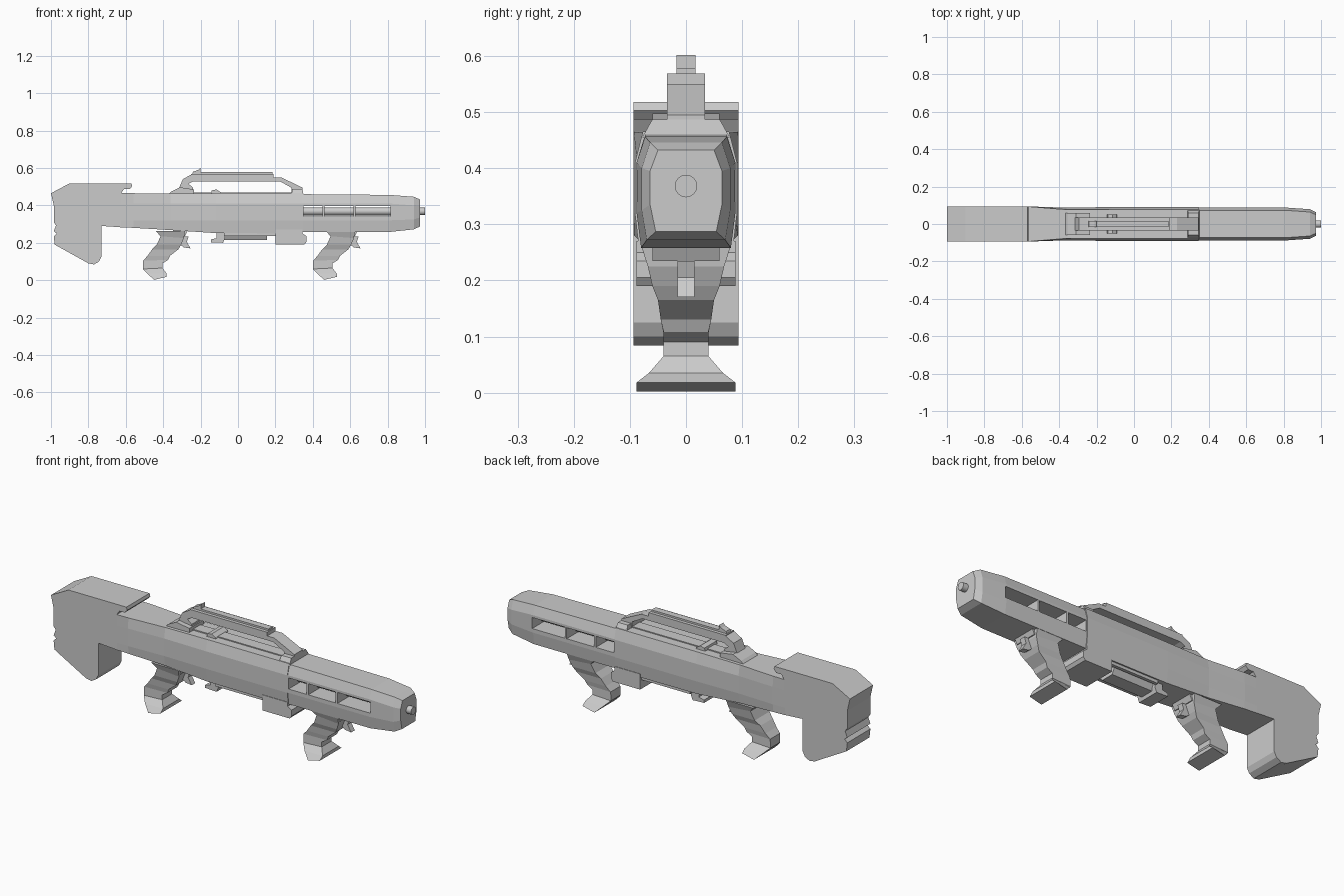
import bpy, bmesh
from math import pi


def loft(name, rings):
    """Skin equal-sized closed rings and cap both ends."""
    bm = bmesh.new()
    vr = [[bm.verts.new(p) for p in r] for r in rings]
    n = len(vr[0])
    for a, b in zip(vr, vr[1:]):
        for i in range(n):
            j = (i + 1) % n
            bm.faces.new((a[i], a[j], b[j], b[i]))
    bm.faces.new(vr[0])
    bm.faces.new(vr[-1])
    bmesh.ops.recalc_face_normals(bm, faces=bm.faces[:])
    me = bpy.data.meshes.new(name)
    bm.to_mesh(me)
    bm.free()
    ob = bpy.data.objects.new(name, me)
    bpy.context.collection.objects.link(ob)
    return ob


def plate(name, pts, w, y=0):
    """Side profile in x, z extruded to half width w."""
    return loft(name, [[(x, y + s * w, z) for x, z in pts] for s in (-1, 1)])


def box(name, x0, x1, z0, z1, w, y=0):
    return plate(name, [(x0, z0), (x1, z0), (x1, z1), (x0, z1)], w, y)


def section(x, zb, zt, wb, wm, wt, m0=0.32, m1=0.41):
    """Eight-sided cross-section: bottom, middle and top half widths."""
    half = [(wb, zb), (wm, m0), (wm, m1), (wt, zt)]
    return [(x, y, z) for y, z in half] + [(x, -y, z) for y, z in reversed(half)]


def tube(name, x0, x1, z, r, sides):
    bpy.ops.mesh.primitive_cylinder_add(vertices=sides, radius=r, depth=x1 - x0,
                                        location=((x0 + x1) / 2, 0, z), rotation=(0, pi / 2, 0))
    ob = bpy.context.object
    ob.name = name
    bpy.ops.object.shade_smooth_by_angle()
    return ob


# Shoulder stock with notched butt and hooked cheek rest
plate("stock", [(-1, 0.465), (-0.9, 0.518), (-0.57, 0.518), (-0.565, 0.503), (-0.58, 0.487),
                (-0.61, 0.487), (-0.625, 0.465), (-0.625, 0.283), (-0.73, 0.29), (-0.73, 0.125),
                (-0.743, 0.10), (-0.77, 0.084), (-0.8, 0.09), (-0.98, 0.19), (-0.985, 0.235),
                (-0.97, 0.25), (-0.985, 0.262), (-0.973, 0.292), (-0.985, 0.31),
                (-0.985, 0.40)], 0.094)

# Main receiver
loft("receiver", [section(-0.63, 0.283, 0.465, 0.094, 0.094, 0.094),
                  section(-0.56, 0.28, 0.465, 0.092, 0.094, 0.093),
                  section(-0.36, 0.268, 0.463, 0.08, 0.087, 0.077),
                  section(-0.12, 0.252, 0.465, 0.083, 0.091, 0.077),
                  section(0.345, 0.25, 0.465, 0.083, 0.091, 0.077)])

# Fore-end shroud with three see-through slots
shroud = loft("barrel_shroud", [section(0.34, 0.258, 0.46, 0.08, 0.088, 0.073),
                                section(0.81, 0.258, 0.456, 0.08, 0.088, 0.073),
                                section(0.94, 0.272, 0.446, 0.07, 0.079, 0.064, 0.325, 0.40),
                                section(0.972, 0.287, 0.432, 0.054, 0.064, 0.05, 0.335, 0.395)])
for i, (a, b) in enumerate([(0.35, 0.452), (0.462, 0.618), (0.628, 0.815)]):
    cutter = box(f"slot_cutter_{i}", a, b, 0.34, 0.397, 0.2)
    cutter.hide_render = True
    cutter.hide_set(True)
    mod = shroud.modifiers.new("slot", 'BOOLEAN')
    mod.object = cutter
    mod.solver = 'EXACT'
    mod.operation = 'DIFFERENCE'
tube("inner_barrel", 0.33, 0.83, 0.368, 0.021, 16)
tube("muzzle", 0.96, 1.0, 0.368, 0.02, 16)

# Underside housings and magazine
plate("front_housing", [(0.2, 0.27), (0.2, 0.19), (0.355, 0.19), (0.366, 0.205),
                        (0.366, 0.235), (0.345, 0.25), (0.345, 0.27)], 0.088)
plate("rear_catch", [(-0.115, 0.26), (-0.115, 0.225), (-0.145, 0.218), (-0.145, 0.203),
                     (-0.08, 0.2), (-0.07, 0.225), (-0.07, 0.26)], 0.06)
loft("magazine", [[(x, -0.055, 0.255), (x, -0.035, 0.215), (x, 0.035, 0.215), (x, 0.055, 0.255)]
                  for x in (-0.075, 0.155)])
for s in (-1, 1):
    box(f"magazine_rail_{s}", -0.075, 0.21, 0.236, 0.256, 0.008, s * 0.068)

# Two matching pistol grips: (front x, z, back x, z, half width)
GRIP = [(0.625, 0.262, 0.47, 0.262, 0.08), (0.62, 0.225, 0.495, 0.235, 0.068),
        (0.605, 0.19, 0.475, 0.19, 0.06), (0.59, 0.165, 0.45, 0.165, 0.05),
        (0.545, 0.13, 0.425, 0.13, 0.045), (0.535, 0.108, 0.402, 0.105, 0.04),
        (0.505, 0.09, 0.40, 0.085, 0.04), (0.505, 0.065, 0.40, 0.06, 0.04),
        (0.528, 0.035, 0.425, 0.035, 0.066), (0.528, 0.018, 0.46, 0.002, 0.088)]
for name, dx in (("front", 0), ("rear", -0.909)):
    loft(f"{name}_grip", [[(fx + dx, -w, fz), (fx + dx, w, fz), (bx + dx, w, bz), (bx + dx, -w, bz)]
                          for fx, fz, bx, bz, w in GRIP])
    plate(f"{name}_trigger", [(x + dx, z) for x, z in
                              [(0.6, 0.235), (0.645, 0.235), (0.635, 0.205), (0.655, 0.17),
                               (0.62, 0.175), (0.6, 0.19)]], 0.015)
    plate(f"{name}_trigger_mount", [(x + dx, z) for x, z in
                                    [(0.56, 0.265), (0.64, 0.265), (0.625, 0.235), (0.58, 0.225)]], 0.06)

# Carry handle: top rail, sloping arms and their bases
box("handle_rail", -0.25, 0.19, 0.528, 0.569, 0.034)
box("rail_strip", -0.21, 0.185, 0.565, 0.578, 0.017)
plate("rear_sight", [(-0.245, 0.566), (-0.2, 0.566), (-0.2, 0.602), (-0.212, 0.59), (-0.24, 0.58)], 0.017)
plate("front_arm", [(0.18, 0.55), (0.23, 0.55), (0.345, 0.495), (0.345, 0.46),
                    (0.285, 0.46), (0.285, 0.495), (0.225, 0.528), (0.18, 0.528)], 0.034)
plate("rear_arm", [(-0.235, 0.565), (-0.25, 0.565), (-0.295, 0.54), (-0.31, 0.505), (-0.33, 0.46),
                   (-0.24, 0.46), (-0.24, 0.495), (-0.265, 0.515), (-0.235, 0.53)], 0.034)
loft("front_arm_base", [[(0.285, -0.078, z0), (0.35, -0.078, z0), (0.35, 0.078, z0), (0.285, 0.078, z0)]
                        if k == 0 else
                        [(0.29, -0.06, z0), (0.345, -0.06, z0), (0.345, 0.06, z0), (0.29, 0.06, z0)]
                        for k, z0 in enumerate((0.455, 0.487))])
plate("rear_arm_base", [(-0.37, 0.46), (-0.355, 0.475), (-0.31, 0.497), (-0.235, 0.485), (-0.235, 0.46)], 0.06)

# Receiver top details: cocking lug and deck
plate("cocking_lug", [(-0.145, 0.46), (-0.14, 0.48), (-0.115, 0.485), (-0.095, 0.472), (-0.09, 0.46)], 0.05)
box("top_deck", -0.235, 0.285, 0.46, 0.47, 0.03)
